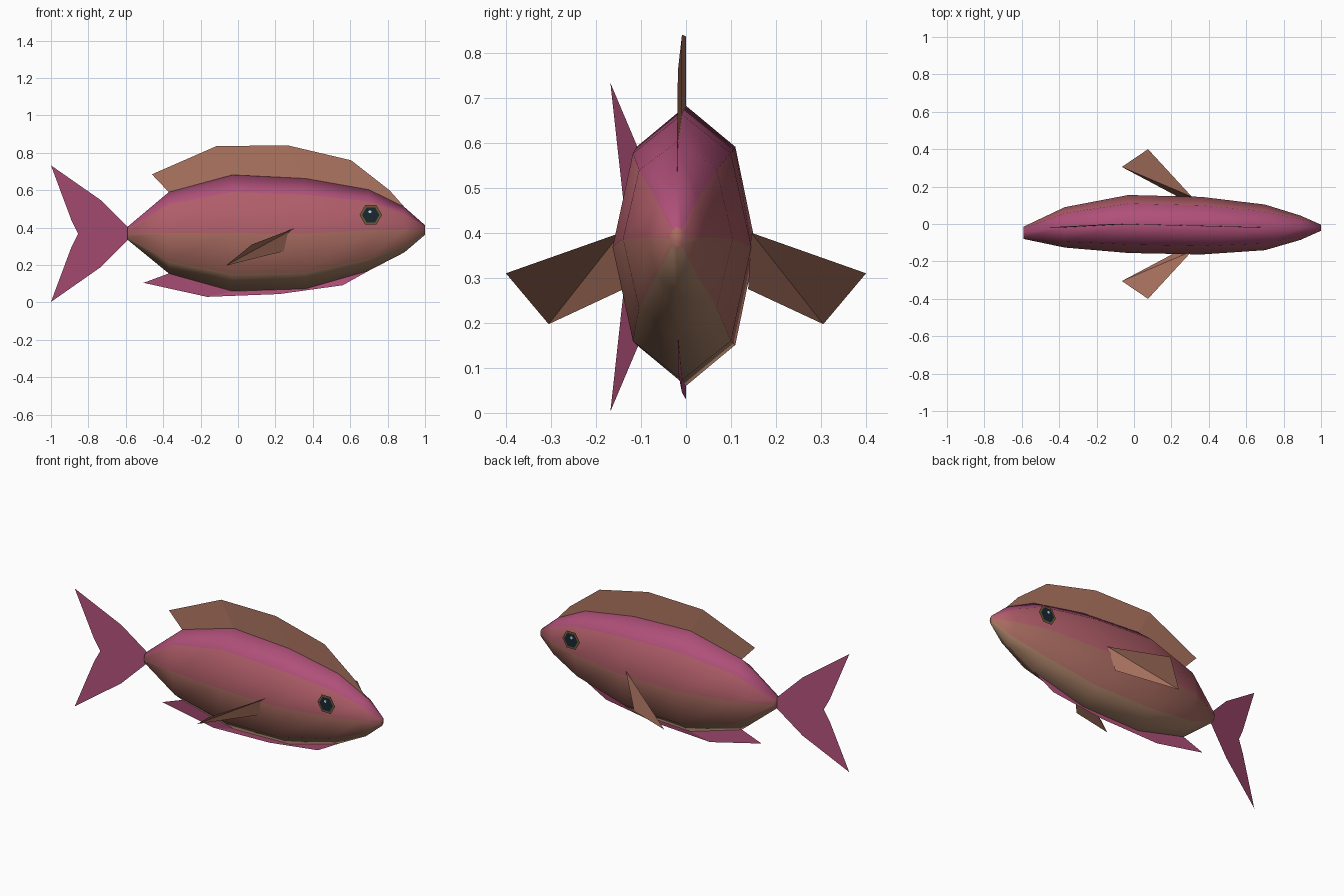
import bpy, bmesh
from math import sin, cos, pi

if "Cube" in bpy.data.objects:
    bpy.data.objects.remove(bpy.data.objects["Cube"])

# x, centre y, half width, bottom z, top z of each body ring
RINGS = [(-0.59, -0.047, 0.033, 0.335, 0.405),
         (-0.37, -0.018, 0.108, 0.155, 0.59),
         (-0.03, 0.0, 0.155, 0.06, 0.682),
         (0.36, -0.009, 0.154, 0.073, 0.663),
         (0.70, -0.018, 0.122, 0.17, 0.603),
         (0.89, -0.020, 0.065, 0.268, 0.51),
         (1.0, -0.020, 0.016, 0.362, 0.413)]


def mat(name, r, g, b):
    m = bpy.data.materials.new(name)
    m.diffuse_color = (r, g, b, 1)
    m.use_nodes = True
    m.node_tree.nodes["Principled BSDF"].inputs["Base Color"].default_value = m.diffuse_color
    return m


PINK = mat("pink", 0.43, 0.08, 0.19)
ROSE = mat("rose", 0.43, 0.11, 0.14)
CLAY = mat("clay", 0.40, 0.15, 0.12)
TAN = mat("tan", 0.38, 0.21, 0.13)
FIN = mat("fin_brown", 0.42, 0.18, 0.12)
GOLD = mat("eye_rim", 0.15, 0.10, 0.04)
DARK = mat("pupil", 0.01, 0.02, 0.03)
GLINT = mat("glint", 0.6, 0.7, 0.75)


def build(name, verts, faces, mats, ids=None, smooth=False, solid=False):
    me = bpy.data.meshes.new(name)
    me.from_pydata(verts, [], faces)
    for m in mats:
        me.materials.append(m)
    for i, p in enumerate(me.polygons):
        p.material_index = ids[i] if ids else 0
        p.use_smooth = smooth
    if solid:
        bm = bmesh.new()
        bm.from_mesh(me)
        bmesh.ops.recalc_face_normals(bm, faces=bm.faces)
        bm.to_mesh(me)
        bm.free()
    ob = bpy.data.objects.new(name, me)
    bpy.context.collection.objects.link(ob)
    return ob


# body: eight-sided rings, colour bands from back to belly
verts, faces, ids = [], [], []
for x, y, w, lo, hi in RINGS:
    for k in range(8):
        a = k * pi / 4
        verts.append((x, y + w * sin(a), (lo + hi) / 2 + (hi - lo) / 2 * cos(a)))
for r in range(len(RINGS) - 1):
    for k in range(8):
        n = (k + 1) % 8
        faces.append((r * 8 + k, r * 8 + n, r * 8 + 8 + n, r * 8 + 8 + k))
        ids.append(min(k, 7 - k))
faces += [tuple(range(8)), tuple(range(len(verts) - 8, len(verts)))]
ids += [2, 2]
build("body", verts, faces, [PINK, ROSE, CLAY, TAN], ids, True, True)


# fins along the back and belly: strips from body ridge to outer edge
def ridge_fin(name, outer, col, material):
    vs = []
    for (x, z), ring in zip(outer, RINGS[1:]):
        vs += [(ring[0], ring[1], ring[col]), (x, ring[1], z)]
    fs = [(i, i + 2, i + 3, i + 1) for i in range(0, len(vs) - 2, 2)]
    build(name, vs, fs, [material])


ridge_fin("dorsal_fin", [(-0.46, 0.685), (-0.115, 0.836), (0.265, 0.84),
                         (0.605, 0.76), (0.81, 0.60)], 4, FIN)
ridge_fin("belly_fin", [(-0.505, 0.105), (-0.165, 0.03), (0.22, 0.045),
                        (0.56, 0.092)], 3, PINK)

# tail fin: two lobes swept to one side
tail = []
for s in (1, -1):
    for x, h in ((-0.59, 0), (-0.59, 0.035), (-0.735, 0.18), (-1.0, 0.365),
                 (-0.89, 0.07), (-0.855, 0)):
        tail.append((x, -0.047 + (x + 0.59) * 0.295, 0.368 + s * h))
build("tail_fin", tail,
      [(0, 1, 2, 5), (2, 3, 4), (2, 4, 5), (6, 11, 8, 7), (8, 10, 9), (8, 11, 10)],
      [PINK])

# side fins and eyes, one per side
for s, side in ((-1, "near"), (1, "far")):
    pts = [(0.31, 0.145, 0.40), (0.25, 0.138, 0.275),
           (-0.065, 0.305, 0.197), (0.075, 0.40, 0.31)]
    build("side_fin_" + side, [(x, s * y, z) for x, y, z in pts],
          [(0, 1, 2), (0, 2, 3)], [FIN])
    vs = []
    y0 = -0.151 if s < 0 else 0.109
    for rad, dy, cx, cz in ((0.06, 0, 0.71, 0.468), (0.046, 0.002, 0.71, 0.468),
                            (0.009, 0.004, 0.705, 0.485)):
        vs += [(cx + rad * cos(k * pi / 3), y0 + s * dy, cz + rad * sin(k * pi / 3))
               for k in range(6)]
    build("eye_" + side, vs,
          [tuple(range(i, i + 6))[::-s] for i in (0, 6, 12)],
          [GOLD, DARK, GLINT], [0, 1, 2])
